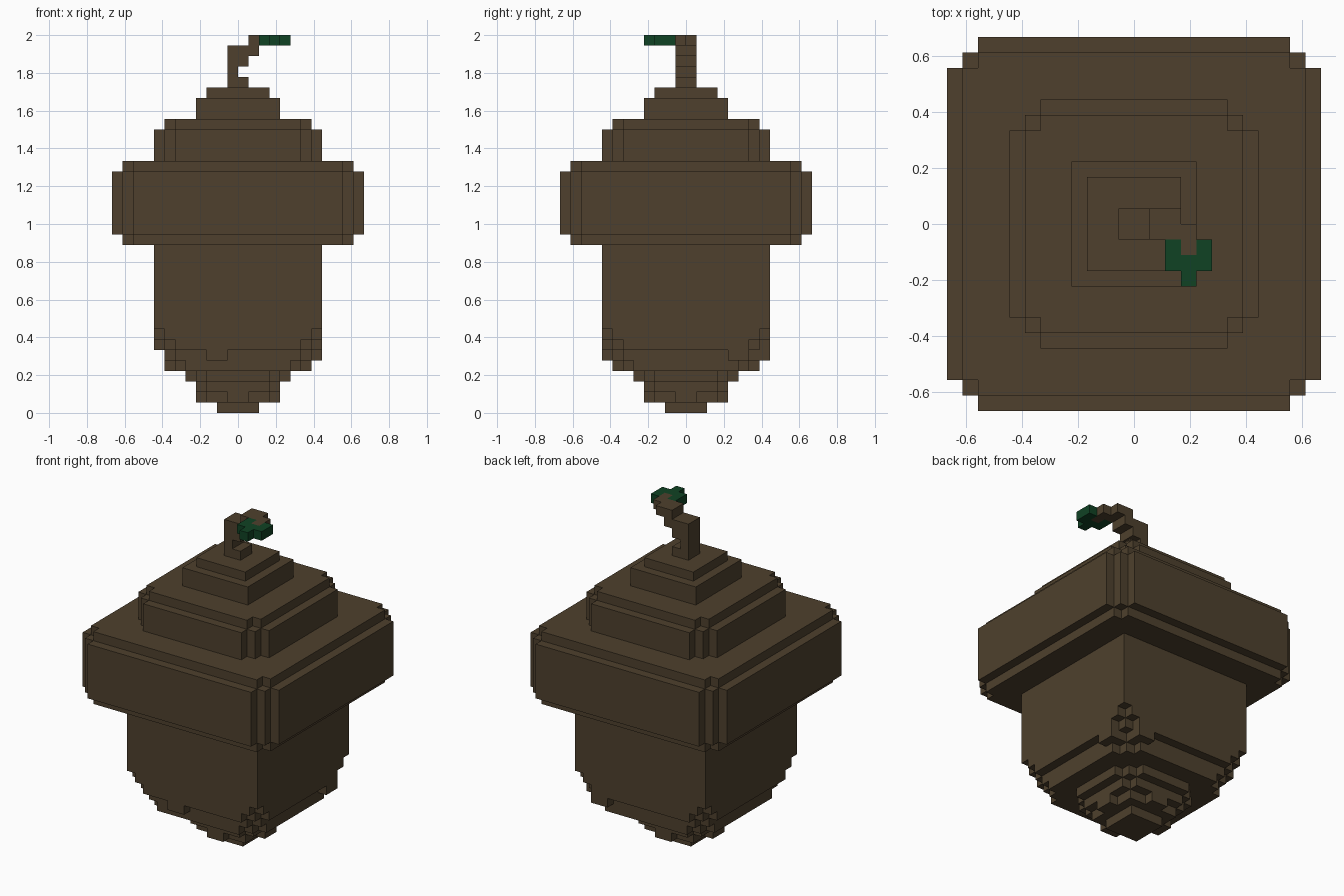
import bpy, bmesh, math
from mathutils import Vector

if "Cube" in bpy.data.objects:
    bpy.data.objects.remove(bpy.data.objects["Cube"])

U = 1 / 18  # edge length of one block


def material(name, rgb):
    m = bpy.data.materials.new(name)
    m.diffuse_color = (*rgb, 1)
    m.use_nodes = True
    m.node_tree.nodes["Principled BSDF"].inputs["Base Color"].default_value = m.diffuse_color
    return m


brown = material("bark brown", (0.0762, 0.0513, 0.0262))
green = material("leaf green", (0.0052, 0.0545, 0.0176))


def box(x0, x1, y0, y1, z0, z1):
    """Block cells filling a box given in block units."""
    return {(x, y, z) for x in range(x0, x1)
            for y in range(y0, y1) for z in range(z0, z1)}


def layer(z0, z1, *steps):
    """Centred square layer with stepped corners: union of half-sizes (a, b) and (b, a)."""
    cells = set()
    for a, b in steps:
        cells |= box(-a, a, -b, b, z0, z1) | box(-b, b, -a, a, z0, z1)
    return cells


# Nut: tapering stepped bottom, square body
nut = (layer(0, 1, (2, 2)) | layer(1, 2, (3, 3), (4, 1)) | layer(2, 3, (4, 3))
       | layer(3, 4, (5, 3), (4, 4)) | layer(4, 5, (7, 5), (6, 6))
       | layer(5, 6, (7, 6)) | layer(6, 7, (8, 6), (7, 7))
       | layer(7, 8, (8, 7)) | layer(8, 16, (8, 8)))
# small irregular bumps under the body
nut |= box(-3, -1, -8, -7, 5, 6) | box(7, 8, 4, 6, 5, 6) | box(4, 6, 7, 8, 5, 6)

# Cap: wide brim, crown and two upper steps
cap = (layer(16, 17, (11, 10)) | layer(17, 23, (12, 10), (11, 11))
       | layer(23, 24, (11, 10)) | layer(24, 27, (8, 6), (7, 7))
       | layer(27, 28, (7, 6)) | layer(28, 30, (4, 4)) | layer(30, 31, (3, 3)))

# Stem: hooked stalk leaning to the right
stem = (box(-1, 1, -1, 1, 31, 32) | box(-1, 0, -1, 1, 32, 33)
        | box(-1, 1, -1, 1, 33, 34) | box(-1, 2, -1, 1, 34, 35)
        | box(1, 3, -1, 1, 35, 36) | box(3, 4, -2, 0, 35, 36))

# Leaf: small three-pointed leaf at the stem tip
leaf = (box(2, 5, -3, -1, 35, 36) | box(3, 4, -4, -3, 35, 36)) - stem

parts = [("nut_body", nut, brown), ("nut_cap", cap, brown),
         ("stem", stem, brown), ("leaf", leaf, green)]
solid = set().union(*(cells for _, cells, _ in parts))


def build(name, cells, mat):
    """Outer skin of a group of blocks, with flat areas merged."""
    bm = bmesh.new()
    verts = {}

    def vert(p):
        if p not in verts:
            verts[p] = bm.verts.new(Vector(p) * U)
        return verts[p]

    for c in sorted(cells):
        for axis in range(3):
            for side in (0, 1):
                n = list(c)
                n[axis] += 2 * side - 1
                if tuple(n) in solid:
                    continue
                ring = []
                for i, j in ((0, 0), (1, 0), (1, 1), (0, 1)):
                    p = list(c)
                    p[axis] += side
                    p[(axis + 1) % 3] += i
                    p[(axis + 2) % 3] += j
                    ring.append(vert(tuple(p)))
                bm.faces.new(ring if side else ring[::-1])
    bmesh.ops.dissolve_limit(bm, angle_limit=math.radians(1),
                             verts=bm.verts[:], edges=bm.edges[:])
    bmesh.ops.triangulate(bm, faces=[f for f in bm.faces if len(f.verts) > 4])
    me = bpy.data.meshes.new(name)
    bm.to_mesh(me)
    bm.free()
    me.materials.append(mat)
    bpy.context.collection.objects.link(bpy.data.objects.new(name, me))


for part in parts:
    build(*part)
